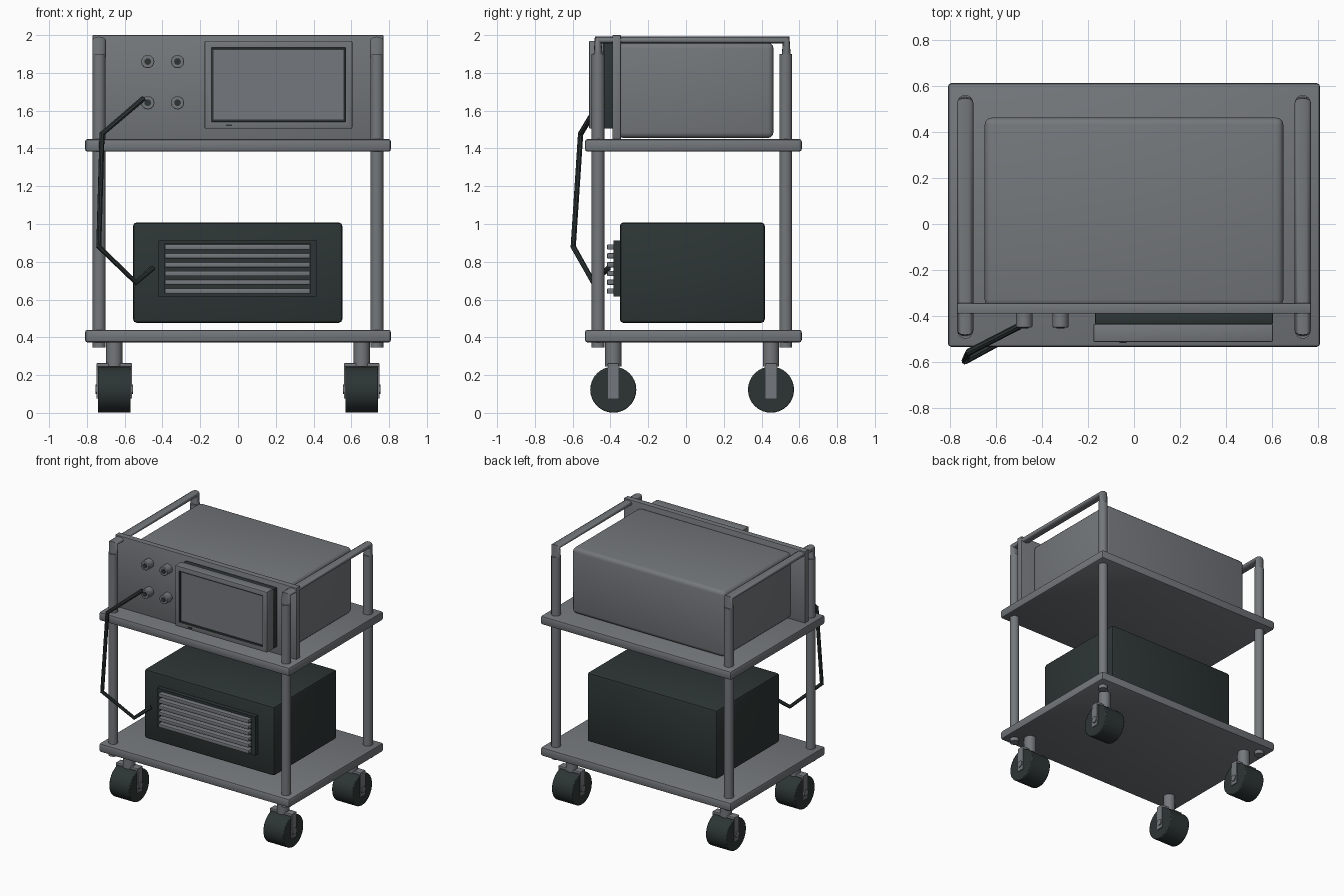
import bpy, bmesh, math
from mathutils import Vector

if "Cube" in bpy.data.objects:
    bpy.data.objects.remove(bpy.data.objects["Cube"])


def material(name, rgb):
    m = bpy.data.materials.new(name)
    m.diffuse_color = (*rgb, 1)
    m.use_nodes = True
    m.node_tree.nodes["Principled BSDF"].inputs["Base Color"].default_value = m.diffuse_color
    return m


GREY = material("steel grey", (0.175, 0.187, 0.200))
DARK = material("charcoal", (0.026, 0.036, 0.035))


def activate(ob):
    bpy.ops.object.select_all(action='DESELECT')
    ob.select_set(True)
    bpy.context.view_layer.objects.active = ob


def smooth(ob, angle=35):
    activate(ob)
    bpy.ops.object.shade_smooth_by_angle(angle=math.radians(angle))


def box(name, x, y, z, mat, bevel=0.0, segments=2):
    """Box from (min, max) pairs, with optional rounded edges."""
    bm = bmesh.new()
    bmesh.ops.create_cube(bm, size=1)
    for v in bm.verts:
        v.co = Vector([(a + b) / 2 + c * (b - a) for c, (a, b) in zip(v.co, (x, y, z))])
    if bevel:
        bmesh.ops.bevel(bm, geom=bm.edges[:], offset=bevel, segments=segments,
                        affect='EDGES', profile=0.5)
    me = bpy.data.meshes.new(name)
    bm.to_mesh(me)
    bm.free()
    ob = bpy.data.objects.new(name, me)
    bpy.context.collection.objects.link(ob)
    me.materials.append(mat)
    if bevel:
        smooth(ob)
    return ob


def rod(name, a, b, r, mat, sides=24, bevel=0.0):
    """Cylinder between two points."""
    a, b = Vector(a), Vector(b)
    d = b - a
    bpy.ops.mesh.primitive_cylinder_add(vertices=sides, radius=r, depth=d.length,
                                        location=(a + b) / 2)
    ob = bpy.context.object
    ob.name = name
    ob.rotation_euler = d.to_track_quat('Z', 'Y').to_euler()
    ob.data.materials.append(mat)
    smooth(ob)
    if bevel:
        mod = ob.modifiers.new("rim", 'BEVEL')
        mod.width, mod.segments = bevel, 2
        mod.limit_method = 'ANGLE'
    return ob


def tube(name, points, r, mat, resolution):
    """Round bar following straight segments."""
    cu = bpy.data.curves.new(name, 'CURVE')
    cu.dimensions = '3D'
    cu.bevel_depth, cu.bevel_resolution = r, resolution
    cu.use_fill_caps = True
    sp = cu.splines.new('POLY')
    sp.points.add(len(points) - 1)
    for p, co in zip(sp.points, points):
        p.co = (*co, 1)
    cu.materials.append(mat)
    ob = bpy.data.objects.new(name, cu)
    bpy.context.collection.objects.link(ob)
    activate(ob)
    bpy.ops.object.convert(target='MESH')
    ob = bpy.context.object
    smooth(ob)
    return ob


# Shelves
for name, z in (("lower_shelf", 0.373), ("upper_shelf", 1.383)):
    box(name, (-0.81, 0.81), (-0.535, 0.613), (z, z + 0.067), GREY, 0.014)

# Posts and handle rails
for side, sx in (("left", -1), ("right", 1)):
    for end, y in (("front", -0.465), ("back", 0.528)):
        rod(f"{side}_{end}_post", (sx * 0.735, y, 0.345), (sx * 0.735, y, 1.9), 0.034, GREY)
    rail = tube(f"{side}_handle_rail",
                [(0, -0.465, 1.88), (0, -0.465, 1.974), (0, 0.53, 1.974), (0, 0.53, 1.88)],
                0.025, GREY, 4)
    rail.location.x = sx * 0.735
    rail.scale.x = 1.4

# Casters
for side, sx in (("left", -1), ("right", 1)):
    for end, y in (("front", -0.385), ("back", 0.45)):
        n = f"{side}_{end}_caster"
        x = sx * 0.655
        rod(n + "_wheel", (x - 0.087, y, 0.123), (x + 0.087, y, 0.123), 0.122, DARK, 32, 0.006)
        rod(n + "_axle", (x - 0.1, y, 0.125), (x + 0.1, y, 0.125), 0.025, GREY, 16)
        rod(n + "_stem", (x, y, 0.245), (x, y, 0.38), 0.043, GREY)
        box(n + "_fork_top", (x - 0.093, x + 0.093), (y - 0.03, y + 0.03), (0.243, 0.264), GREY, 0.005)
        for s in (-1, 1):
            fx = sorted((x + s * 0.083, x + s * 0.093))
            box(n + "_fork_arm", fx, (y - 0.028, y + 0.028), (0.075, 0.262), GREY)

# Upper cabinet and its front panel
box("upper_cabinet", (-0.65, 0.65), (-0.36, 0.463), (1.455, 1.96), GREY, 0.03, 3)
box("front_panel", (-0.77, 0.77), (-0.39, -0.345), (1.448, 2.0), GREY, 0.004)

# Display: dark mount, body, recessed screen with a dark border
box("display_mount", (-0.17, 0.605), (-0.437, -0.385), (1.505, 1.96), DARK, 0.006)
display = box("display", (-0.177, 0.605), (-0.513, -0.435), (1.505, 1.97), GREY, 0.006)
display.data.materials.append(DARK)
bm = bmesh.new()
bm.from_mesh(display.data)
front = min(bm.faces, key=lambda f: f.calc_center_median().y)
bmesh.ops.inset_region(bm, faces=[front], thickness=0.042)
ring = bmesh.ops.inset_region(bm, faces=[front], thickness=0.003, depth=-0.012)["faces"]
ring += bmesh.ops.inset_region(bm, faces=[front], thickness=0.014)["faces"]
for f in ring:
    f.material_index = 1
for f in bm.faces:
    if f.calc_center_median().y < -0.49 and f in ring:
        f.smooth = False
front.smooth = False
bm.to_mesh(display.data)
bm.free()
box("display_button", (-0.063, -0.033), (-0.519, -0.51), (1.518, 1.526), DARK)

# Sockets with dark centres
for x in (-0.478, -0.32):
    for z in (1.86, 1.642):
        rod("socket", (x, -0.385, z), (x, -0.45, z), 0.035, GREY, 24, 0.004)
        rod("socket_hole", (x, -0.44, z), (x, -0.454, z), 0.018, DARK, 12)

# Lower unit with a slatted vent
box("lower_unit", (-0.555, 0.552), (-0.35, 0.417), (0.477, 1.008), DARK, 0.018)
box("vent_back", (-0.40, 0.395), (-0.37, -0.34), (0.63, 0.895), DARK)
for name, x, z in (("vent_frame_top", (-0.42, 0.415), (0.893, 0.912)),
                   ("vent_frame_bottom", (-0.42, 0.415), (0.615, 0.634)),
                   ("vent_frame_left", (-0.42, -0.39), (0.634, 0.893)),
                   ("vent_frame_right", (0.385, 0.415), (0.634, 0.893))):
    box(name, x, (-0.383, -0.345), z, DARK)
for i in range(6):
    z = 0.645 + i * 0.0466
    box("vent_slat", (-0.387, 0.382), (-0.418, -0.365), (z - 0.014, z + 0.014), GREY, 0.005)

# Hanging cable
tube("cable", [(-0.50, -0.445, 1.665), (-0.72, -0.558, 1.477), (-0.737, -0.597, 0.88),
               (-0.54, -0.49, 0.69), (-0.45, -0.41, 0.768)], 0.015, DARK, 2)
